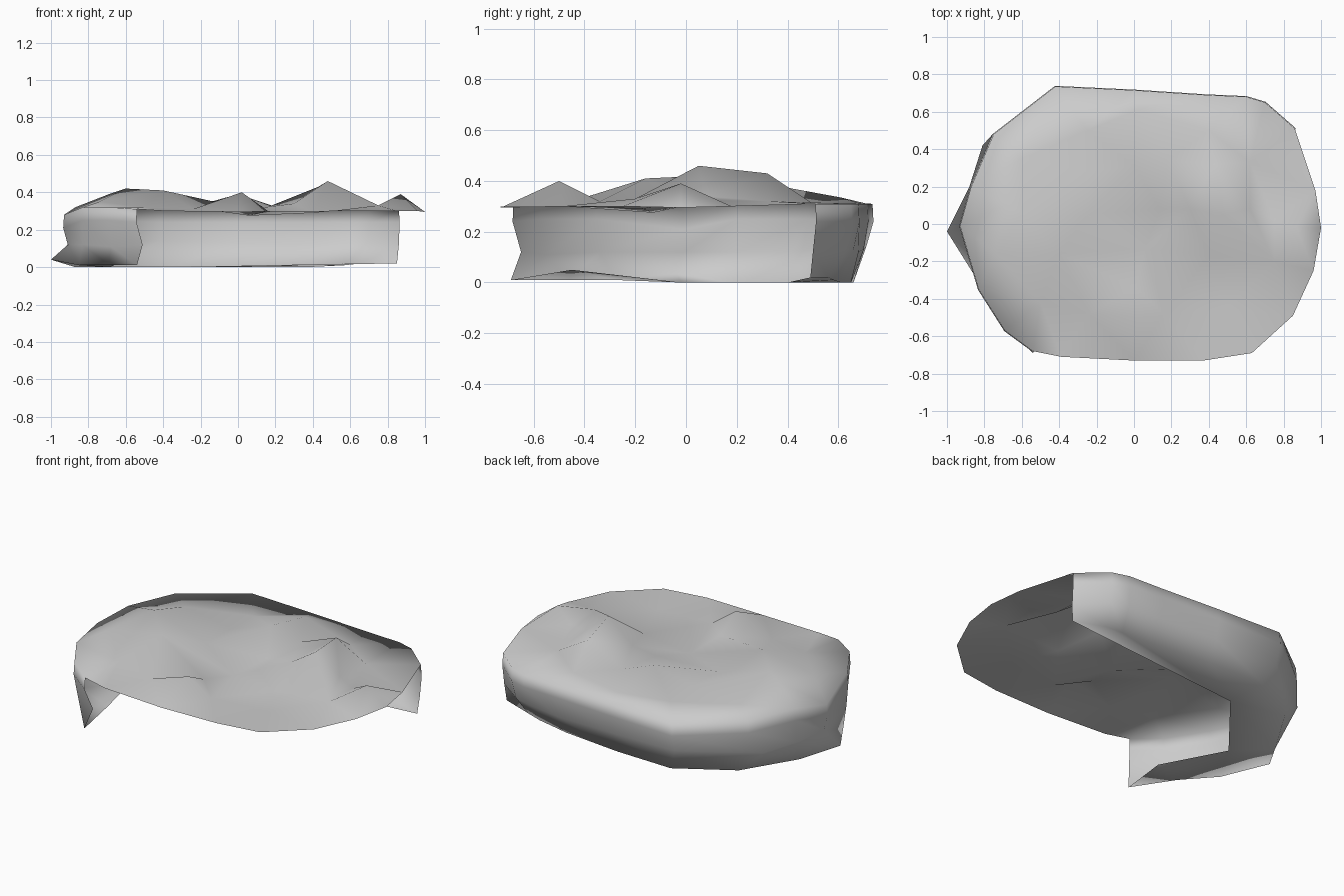
import bpy
import bmesh
from mathutils import Vector
from mathutils.geometry import delaunay_2d_cdt

default_cube = bpy.data.objects.get("Cube")
if default_cube:
    bpy.data.objects.remove(default_cube, do_unlink=True)

# Single stone colour
stone = bpy.data.materials.new("light_grey_stone")
stone.use_nodes = True
stone_colour = (0.6, 0.6, 0.6, 1)
stone.diffuse_color = stone_colour
shader = stone.node_tree.nodes["Principled BSDF"]
shader.inputs["Base Color"].default_value = stone_colour

# Rim of the slab: the walled stretch runs round the back and one side
walled_rim = [
    (.86, .51, .31), (.7, .65, .31), (.6, .68, .31), (.38, .69, .31),
    (0, .715, .31), (-.42, .735, .31), (-.75, .48, .32), (-.87, .2, .32),
    (-.93, -.01, .28), (-.83, -.35, .32), (-.69, -.57, .32), (-.54, -.68, .31)]
open_rim = [
    (-.39, -.71, .3), (0, -.73, .295), (.37, -.73, .3), (.63, -.69, .3),
    (.85, -.49, .3), (.96, -.25, .3), (1, -.02, .295), (.97, .18, .3)]

# Bumps and hollows on the upper surface
peaks = [
    (.48, .05, .46), (.43, .32, .43), (.02, -.5, .4), (-.4, -.16, .41),
    (-.6, .06, .42), (.87, -.02, .39), (0, .31, .39), (.02, .61, .335)]
hollows = [
    (.4, -.17, .29), (.06, -.13, .275), (-.25, .05, .32), (-.24, .28, .32),
    (-.24, -.48, .31), (.16, -.48, .3), (.01, -.34, .32), (.14, .08, .32),
    (.18, .34, .33), (.3, .08, .34), (.62, .08, .34), (.62, .33, .32),
    (.75, .02, .325), (.75, -.2, .33), (.4, .5, .31), (-.6, .35, .33),
    (-.25, .5, .31), (-.5, -.42, .32), (-.74, -.16, .35), (.5, -.45, .3),
    (-.69, .1, .39)]

rim = walled_rim + open_rim
points = [Vector(p) for p in rim + peaks + hollows]
rim_edges = [(i, (i + 1) % len(rim)) for i in range(len(rim))]
flat, _, triangles, sources, _, _ = delaunay_2d_cdt(
    [p.xy for p in points], rim_edges, [], 1, 0.0001)

# Rumpled top sheet
bm = bmesh.new()
top_vert = {}
sheet = []
for position, source in zip(flat, sources):
    vert = bm.verts.new((position.x, position.y, points[source[0]].z))
    sheet.append(vert)
    for index in source:
        top_vert[index] = vert
for triangle in triangles:
    bm.faces.new([sheet[i] for i in triangle])


def add_wall_row(upper, outline):
    """Hang one strip of wall between a row of vertices and an outline below."""
    lower = [bm.verts.new(point) for point in outline]
    for i in range(len(upper) - 1):
        bm.faces.new((upper[i], lower[i], lower[i + 1], upper[i + 1]))
    return lower


# Partial outer wall: bulge, pinch, then a foot tucked under
row = [top_vert[i] for i in range(len(walled_rim))]
bulge = add_wall_row(row, [(x * 1.005, y * 1.005, z - .07) for x, y, z in walled_rim])
pinch = add_wall_row(bulge, [
    (.86, .5, .12), (.69, .63, .13), (.59, .66, .13), (.38, .68, .12),
    (0, .7, .13), (-.42, .71, .14), (-.81, .42, .12), (-.88, .2, .12),
    (-.91, -.01, .12), (-.83, -.34, .12), (-.68, -.55, .11), (-.51, -.65, .12)])
foot = add_wall_row(pinch, [
    (.85, .49, .02), (.66, .56, .02), (.57, .58, .01), (.37, .61, 0),
    (0, .65, 0), (-.36, .66, 0), (-.68, .47, 0), (-.87, .16, 0),
    (-1, -.04, .04), (-.85, -.28, .01), (-.69, -.46, .01), (-.54, -.69, .01)])

# Partial underside: a ledge folded inward from the foot
back_ledge = bm.verts.new((-.35, .4, 0))
side_ledge = bm.verts.new((-.69, -.02, 0))
front_ledge = bm.verts.new((-.55, -.45, .05))
for inner, span in ((back_ledge, range(7)), (side_ledge, range(7, 9)),
                    (front_ledge, range(9, 11))):
    for i in span:
        bm.faces.new((foot[i + 1], foot[i], inner))
bm.faces.new((foot[7], back_ledge, side_ledge))
bm.faces.new((foot[9], side_ledge, front_ledge))

for face in bm.faces:
    face.smooth = True
mesh = bpy.data.meshes.new("rock_shell")
bm.to_mesh(mesh)
bm.free()
mesh.materials.append(stone)
rock = bpy.data.objects.new("rock_shell", mesh)
bpy.context.collection.objects.link(rock)
